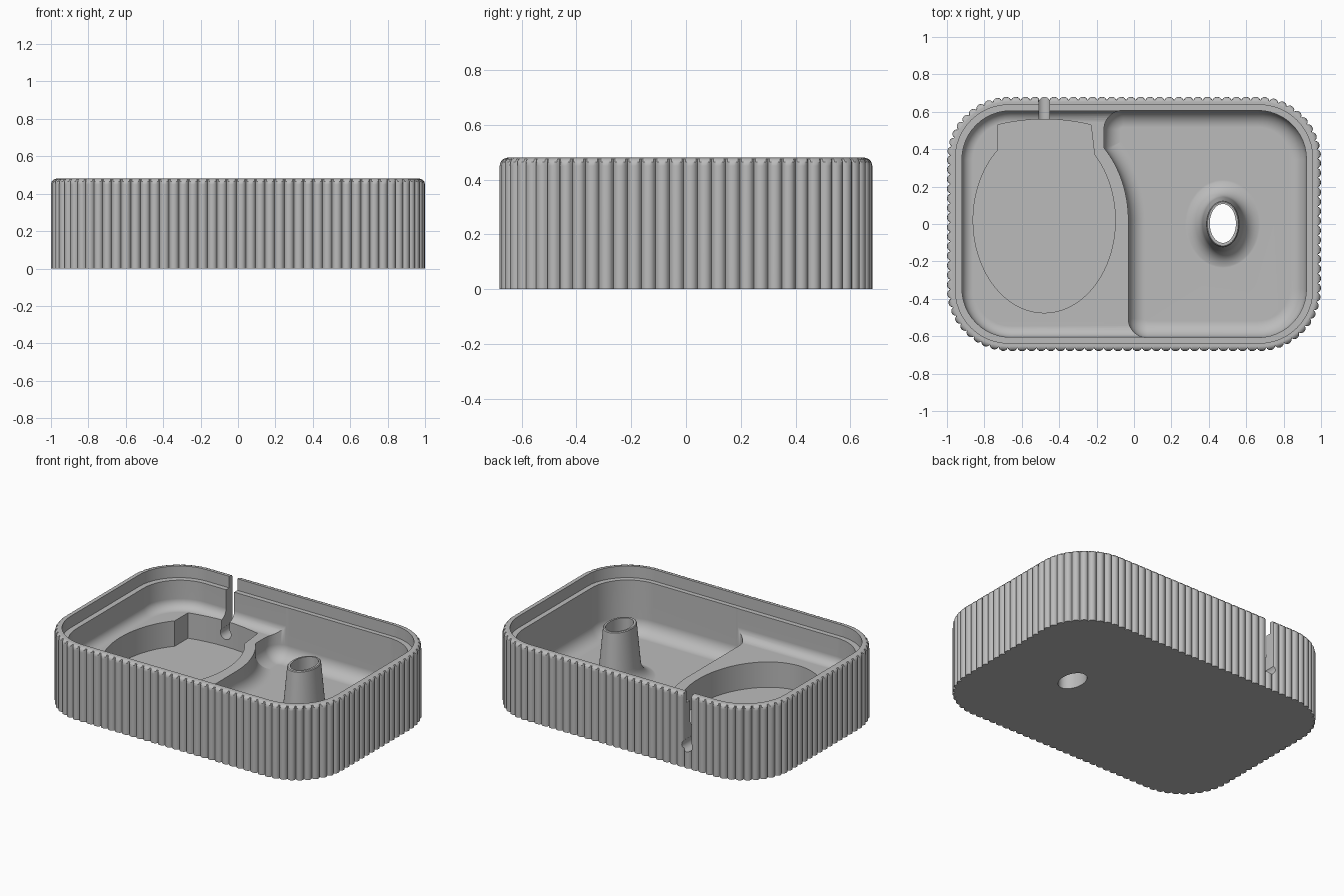
import bpy, bmesh
from math import pi, sin, cos, sqrt
from mathutils import Vector

if "Cube" in bpy.data.objects:
    bpy.data.objects.remove(bpy.data.objects["Cube"], do_unlink=True)

HEIGHT, HALF_X, HALF_Y = 0.48, 1.0, 0.68
FLOOR, SHELF, LEDGE, ABOVE = 0.07, 0.225, 0.405, 0.6
CUP_X = -0.48

grey = bpy.data.materials.new("warm_grey")
grey.use_nodes = True
grey.diffuse_color = (0.5, 0.5, 0.5, 1)
grey.node_tree.nodes["Principled BSDF"].inputs["Base Color"].default_value = (0.5, 0.5, 0.5, 1)


def loft(name, rings):
    """Closed solid through rings given as (outline, z)."""
    bm = bmesh.new()
    loops = [[bm.verts.new((p[0], p[1], z)) for p in pts] for pts, z in rings]
    n = len(loops[0])
    for a, b in zip(loops, loops[1:]):
        for i in range(n):
            j = (i + 1) % n
            bm.faces.new((a[i], a[j], b[j], b[i]))
    bm.faces.new(loops[0][::-1])
    bm.faces.new(loops[-1])
    bmesh.ops.recalc_face_normals(bm, faces=bm.faces)
    mesh = bpy.data.meshes.new(name)
    bm.to_mesh(mesh)
    bm.free()
    obj = bpy.data.objects.new(name, mesh)
    bpy.context.collection.objects.link(obj)
    return obj


def rounded(corners, steps=12):
    """Round the square corners (x, y, radius) of an outline."""
    pts = []
    for i, (x, y, r) in enumerate(corners):
        p = Vector((x, y))
        if r == 0:
            pts.append(p)
            continue
        before, after = corners[i - 1], corners[(i + 1) % len(corners)]
        din = (p - Vector(before[:2])).normalized()
        dout = (Vector(after[:2]) - p).normalized()
        c = p - r * din + r * dout
        for k in range(steps + 1):
            t = pi / 2 * k / steps
            pts.append(c + r * (din * sin(t) - dout * cos(t)))
    return pts


def rectangle(hx, hy, r, steps=12):
    return rounded([(-hx, -hy, r), (hx, -hy, r), (hx, hy, r), (-hx, hy, r)], steps)


def inset(pts, d):
    """Move a counter-clockwise outline inward by d."""
    out = []
    for i, p in enumerate(pts):
        a = (p - pts[i - 1]).normalized()
        b = (pts[(i + 1) % len(pts)] - p).normalized()
        na, nb = Vector((-a.y, a.x)), Vector((-b.y, b.x))
        out.append(p + (na + nb) * d / (1 + na.dot(nb)))
    return out


def ellipse(cx, cy, rx, ry, start=0, end=2 * pi, n=64):
    return [Vector((cx + rx * cos(t), cy + ry * sin(t)))
            for t in (start + (end - start) * k / n for k in range(n))]


def bowl(name, outline, z, fillet, steps=8):
    """Cutter with a rounded lower edge."""
    rings = []
    for k in range(steps + 1):
        t = pi / 2 * k / steps
        rings.append((inset(outline, fillet * (1 - sin(t))), z + fillet * (1 - cos(t))))
    return loft(name, rings + [(outline, ABOVE)])


def combine(target, other, operation):
    mod = target.modifiers.new("combine", 'BOOLEAN')
    mod.operation, mod.solver, mod.object = operation, 'EXACT', other
    bpy.context.view_layer.objects.active = target
    bpy.ops.object.modifier_apply(modifier=mod.name)
    bpy.data.objects.remove(other, do_unlink=True)


def walk(outline, count):
    """Evenly spaced points with inward normals along an outline."""
    edges = [(p, outline[(i + 1) % len(outline)]) for i, p in enumerate(outline)]
    total = sum((b - a).length for a, b in edges)
    res, k, run = [], 0, 0
    for a, b in edges:
        length = (b - a).length
        while k < count and k * total / count < run + length:
            d = (b - a) / length
            res.append((a + d * (k * total / count - run), Vector((-d.y, d.x))))
            k += 1
        run += length
    return res, total


# Ribbed outer body, with the rib tops rounded off towards the rim
RIBS, PER_RIB, RIB_R = 120, 8, 0.0275
path, total = walk(rectangle(HALF_X, HALF_Y, 0.33, 40), RIBS * PER_RIB)
half_pitch = total / RIBS / 2


def ribbed(shrink):
    pts = []
    for i, (p, n) in enumerate(path):
        t = half_pitch * (2 * (i % PER_RIB) / PER_RIB - 1)
        pts.append(p + n * max(shrink, RIB_R - sqrt(RIB_R ** 2 - t * t)))
    return pts


tray = loft("ribbed_tray", [(ribbed(d), z) for d, z in
            ((0, 0), (0, 0.45), (0.004, 0.465), (0.013, 0.475), (0.028, HEIGHT))])

# Lid recess and the shallow cavity below it
recess = rectangle(0.955, 0.637, 0.285)
combine(tray, loft("lid_recess", [(recess, LEDGE), (recess, ABOVE)]), 'DIFFERENCE')
combine(tray, bowl("cavity", rectangle(0.92, 0.605, 0.26), SHELF, 0.06), 'DIFFERENCE')

# Deep basin, its side wall curving around the cup pocket
curve = [(p.x, p.y, 0) for p in ellipse(CUP_X, 0.02, 0.45, 0.55, 0.78, 0, 16)]
basin = rounded([(-0.03, -0.607, 0.1), (0.922, -0.607, 0.26), (0.922, 0.607, 0.26),
                 (-0.16, 0.607, 0.1)] + curve + [(-0.03, 0.02, 0)])
combine(tray, bowl("basin", basin, FLOOR, 0.09), 'DIFFERENCE')

# Oval pocket with a short neck towards the back
neck = 0.853
pocket = ellipse(CUP_X, 0.02, 0.38, 0.495, pi - neck, 2 * pi + neck, 72)
pocket += [Vector((CUP_X + 0.25 * t, 0.56 - 0.03 * t * t)) for t in (1, 0.75, 0.5, 0.25, 0,
           -0.25, -0.5, -0.75, -1)]
combine(tray, loft("pocket", [(pocket, 0.06), (pocket, ABOVE)]), 'DIFFERENCE')

# Cable slot through the back wall, ending in a round hole
slot = [Vector((CUP_X + sx * 0.029, y)) for sx, y in ((-1, 0.5), (1, 0.5), (1, 0.8), (-1, 0.8))]
combine(tray, loft("slot", [(slot, 0.145), (slot, ABOVE)]), 'DIFFERENCE')
ring = ellipse(0, 0, 0.038, 0.038, n=32)
cable = loft("cable_hole", [(ring, 0), (ring, 0.3)])
cable.location = (CUP_X, 0.8, 0.145)
cable.rotation_euler = (pi / 2, 0, 0)
bpy.context.view_layer.update()
combine(tray, cable, 'DIFFERENCE')

# Hollow oval spout flaring into the basin floor
FLARE = 0.1
profile = [(0.125, 0.03)]
for k in range(9):
    t = pi / 2 * k / 8
    profile.append((0.025 + FLARE * (1 - sin(t)), FLOOR - 0.001 + FLARE * (1 - cos(t))))
profile += [(0.002, 0.415), (-0.003, 0.42)]
spout = loft("spout", [(ellipse(0.475, 0, 0.085 + d, 0.12 + d), z) for d, z in profile])
combine(tray, spout, 'UNION')
bore = ellipse(0.475, 0.003, 0.07, 0.104)
combine(tray, loft("bore", [(bore, -0.1), (bore, ABOVE)]), 'DIFFERENCE')

# Finish
tray.data.materials.clear()
tray.data.materials.append(grey)
for o in bpy.context.selected_objects:
    o.select_set(False)
tray.select_set(True)
bpy.context.view_layer.objects.active = tray
bpy.ops.object.shade_smooth_by_angle(angle=0.6)
weighted = tray.modifiers.new("even_shading", 'WEIGHTED_NORMAL')
weighted.keep_sharp = True
